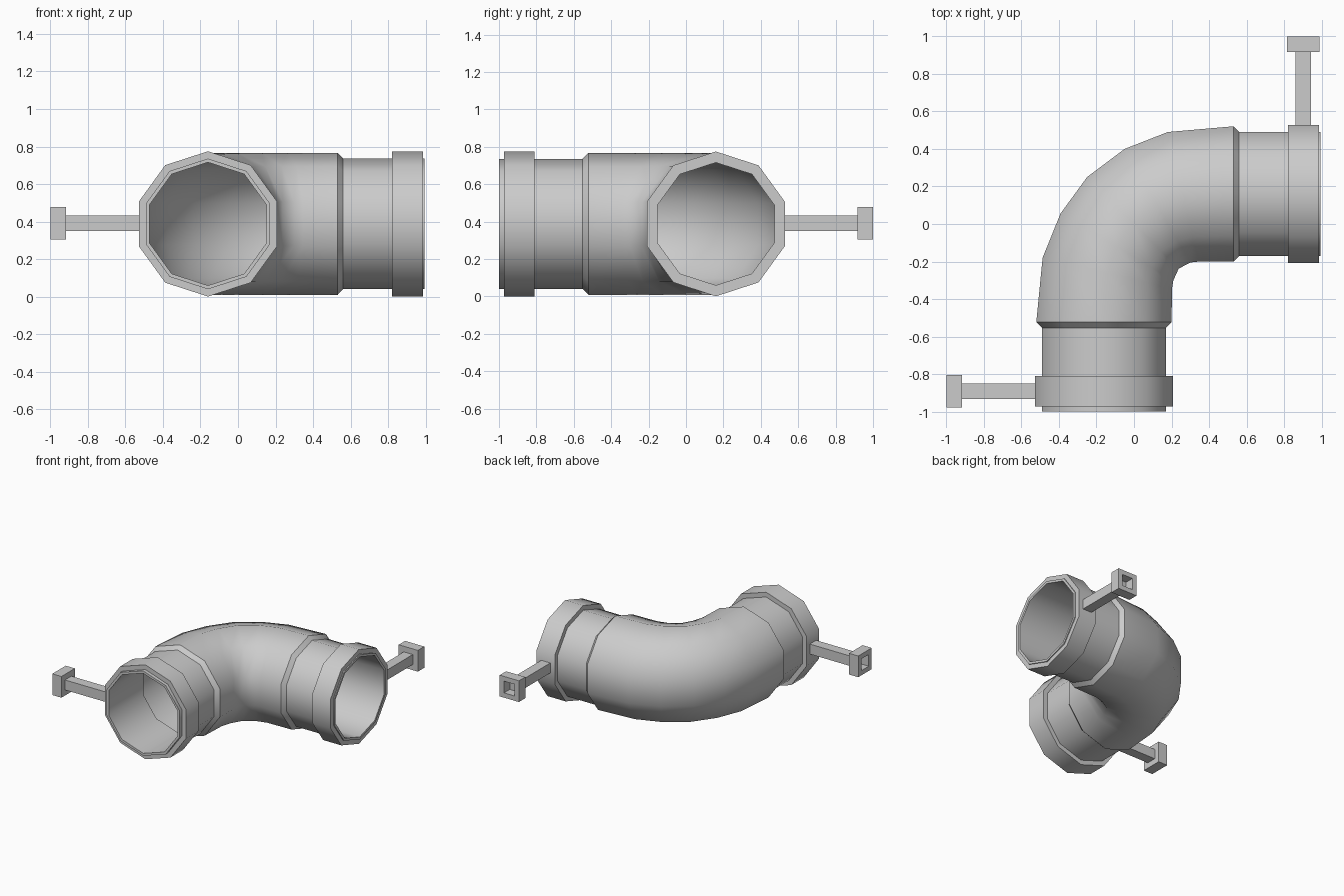
import bpy, bmesh, math
from mathutils import Vector

if "Cube" in bpy.data.objects:
    bpy.data.objects.remove(bpy.data.objects["Cube"])

N, ZC, WALL = 10, 0.388, 0.02
C18 = math.cos(math.radians(18))


def ring_from_edges(left, right, rz, inset=0.0):
    """Decagon (vertex up) standing on the line between two plan points."""
    a, b = Vector((*left, ZC)), Vector((*right, ZC))
    mid, u = (a + b) / 2, (b - a).normalized()
    ru = (b - a).length / 2 / C18 - inset
    pts = []
    for k in range(N):
        t = math.pi / 2 + k * 2 * math.pi / N
        pts.append(mid + u * ru * math.cos(t) + Vector((0, 0, (rz - inset) * math.sin(t))))
    return pts


def loft(name, rings, smooth=True):
    """Skin a closed chain of rings (last joins first)."""
    bm = bmesh.new()
    vs = [[bm.verts.new(p) for p in r] for r in rings]
    n = len(vs[0])
    for i, r in enumerate(vs):
        s = vs[(i + 1) % len(vs)]
        for k in range(n):
            bm.faces.new((r[k], r[(k + 1) % n], s[(k + 1) % n], s[k]))
    return finish(name, bm, smooth)


def finish(name, bm, smooth=False):
    bmesh.ops.recalc_face_normals(bm, faces=bm.faces)
    me = bpy.data.meshes.new(name)
    bm.to_mesh(me)
    bm.free()
    ob = bpy.data.objects.new(name, me)
    bpy.context.collection.objects.link(ob)
    if smooth:
        bpy.ops.object.select_all(action='DESELECT')
        ob.select_set(True)
        bpy.context.view_layer.objects.active = ob
        bpy.ops.object.shade_smooth_by_angle(angle=math.radians(40))
    return ob


def front(x, y):
    return (x, y)


def side(x, y):
    # swaps the front leg of the elbow onto the right leg
    return (-y, -x)


def station(place, y, r):
    w = r * C18
    return place(-0.16 - w, y), place(-0.16 + w, y), r


# elbow pipe: outer skin, then inner skin back again
stations = [station(front, -1.0, .348), station(front, -.553, .348), station(front, -.522, .379),
            ((-.487, -.18), (.202, -.345), .379), ((-.392, .055), (.21, -.30), .379),
            ((-.25, .25), (.238, -.238), .379),
            ((-.05, .40), (.30, -.205), .379), ((.18, .49), (.345, -.20), .379),
            station(side, -.53, .379), station(side, -.56, .348), station(side, -.993, .348)]
outer = [ring_from_edges(*s) for s in stations]
inner = [ring_from_edges(*s, WALL) for s in stations]
loft("elbow_pipe", outer + inner[::-1])


def box(name, place, x0, x1, yc, half, recess=0.0, hole=0.0):
    """Square bar along local x; optional square recess in its x0 end."""
    def sq(x, h):
        return [Vector((*place(x, yc + a * h), ZC + 0.004 + b * h))
                for a, b in ((-1, -1), (1, -1), (1, 1), (-1, 1))]
    rings = [sq(x1, half), sq(x0, half)]
    if recess:
        rings += [sq(x0, hole), sq(x0 + recess, hole)]
    bm = bmesh.new()
    vs = [[bm.verts.new(p) for p in r] for r in rings]
    for r, s in zip(vs, vs[1:]):
        for k in range(4):
            bm.faces.new((r[k], r[(k + 1) % 4], s[(k + 1) % 4], s[k]))
    bm.faces.new(vs[0])
    bm.faces.new(vs[-1])
    finish(name, bm)


# collar, handle bar and hollow end cap on each leg
for tag, place, y0, y1 in (("front", front, -.972, -.81), ("right", side, -.985, -.82)):
    yc = (y0 + y1) / 2
    prof = [(y0, .387), (y1, .387), (y1, .34), (y0, .34)]
    loft(tag + "_collar", [ring_from_edges(*station(place, y, r)) for y, r in prof])
    box(tag + "_handle_bar", place, -.92, -.51, yc, .041)
    box(tag + "_handle_cap", place, -1.0, -.917, yc, .087, .075, .048)
